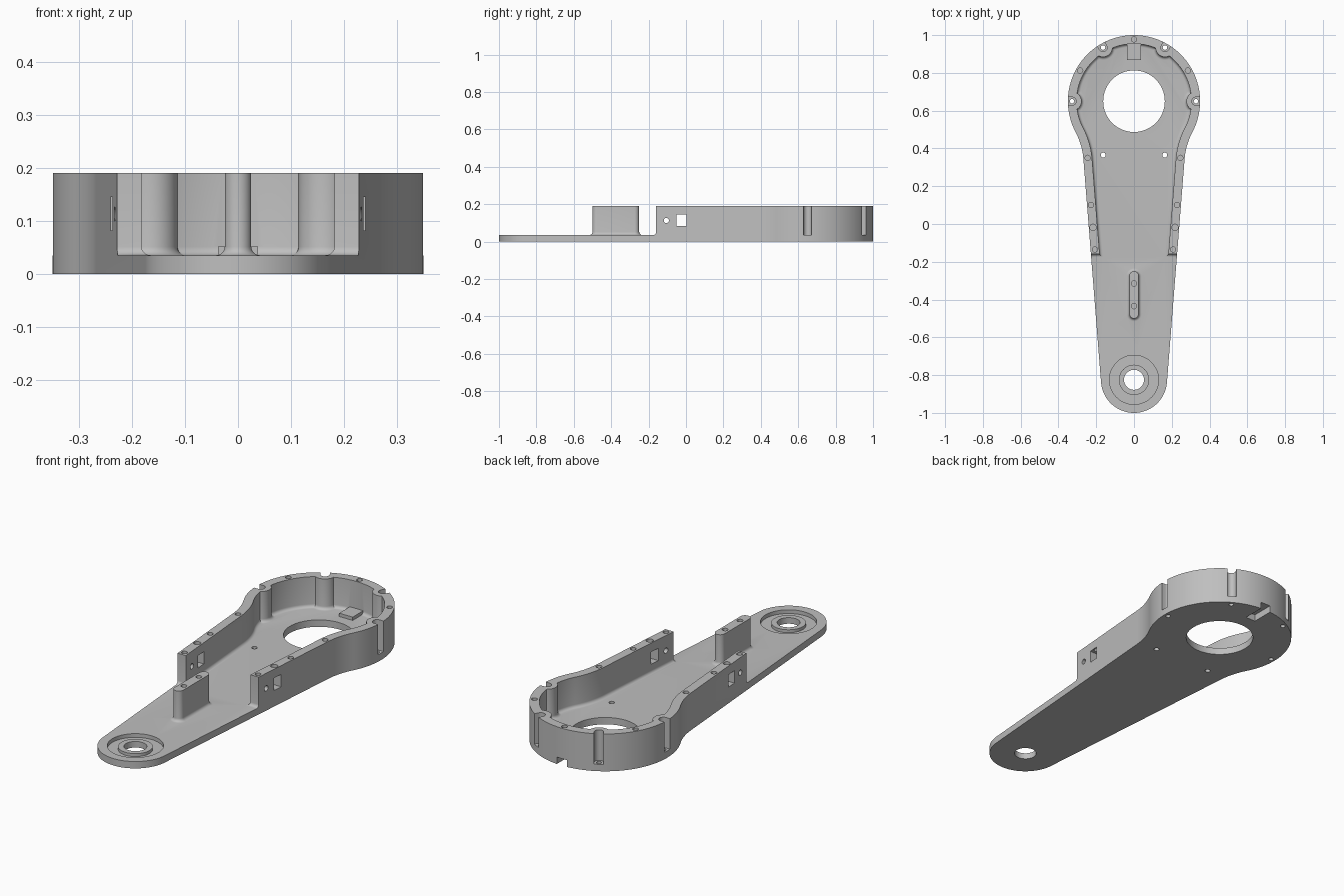
import bpy, bmesh, math
from mathutils import Vector

if "Cube" in bpy.data.objects:
    bpy.data.objects.remove(bpy.data.objects["Cube"])

FLOOR, TOP, WALL, FIL = 0.035, 0.19, 0.046, 0.016
HUB = Vector((0, 0.65))
TIP = Vector((0, -0.825))

grey = bpy.data.materials.new("light grey")
grey.diffuse_color = (0.52, 0.52, 0.52, 1)
grey.use_nodes = True
grey.node_tree.nodes["Principled BSDF"].inputs["Base Color"].default_value = grey.diffuse_color


def loft(name, layers):
    """Solid through stacked (points, z) loops with equal point counts."""
    bm = bmesh.new()
    rings = [[bm.verts.new((p[0], p[1], z)) for p in pts] for pts, z in layers]
    n = len(rings[0])
    bm.faces.new(rings[0][::-1])
    bm.faces.new(rings[-1])
    for a, b in zip(rings, rings[1:]):
        for i in range(n):
            j = (i + 1) % n
            bm.faces.new((a[i], a[j], b[j], b[i]))
    bmesh.ops.recalc_face_normals(bm, faces=bm.faces)
    me = bpy.data.meshes.new(name)
    bm.to_mesh(me)
    bm.free()
    me.materials.append(grey)
    ob = bpy.data.objects.new(name, me)
    bpy.context.collection.objects.link(ob)
    return ob


def combine(target, tool, op="DIFFERENCE"):
    bpy.context.view_layer.objects.active = target
    m = target.modifiers.new("cut", "BOOLEAN")
    m.object, m.operation, m.solver = tool, op, "EXACT"
    bpy.ops.object.modifier_apply(modifier=m.name)
    bpy.data.objects.remove(tool, do_unlink=True)


def arc(c, r, a0, a1, n):
    return [(c[0] + r * math.cos(a0 + (a1 - a0) * i / n),
             c[1] + r * math.sin(a0 + (a1 - a0) * i / n)) for i in range(n + 1)]


def circle(c, r, n=32):
    return arc(c, r, 0, 2 * math.pi, n)[:-1]


def rect(x0, x1, y0, y1):
    return [(x0, y0), (x1, y0), (x1, y1), (x0, y1)]


def outline(o):
    """Arm outline shrunk by o: tip arc, tapered side, concave blend, hub arc."""
    tilt = math.atan(0.079)
    n = Vector((math.cos(tilt), -math.sin(tilt)))
    t = Vector((-n.y, n.x))
    tip_r, hub_r, blend = 0.175 - o, 0.35 - o, 0.37 + o
    a = n.dot(TIP - HUB) + tip_r + blend
    b = -math.sqrt((hub_r + blend) ** 2 - a * a)
    c = HUB + n * a + t * b
    ang = math.atan2((c - HUB).y, (c - HUB).x)
    half = arc(TIP, tip_r, -math.pi / 2, -tilt, 20)
    half += arc(c, blend, math.pi - tilt, math.pi + ang, 12)
    half += arc(HUB, hub_r, ang, math.pi / 2, 40)
    return half + [(-x, y) for x, y in half[-2:0:-1]]


def stadium(r):
    return (arc((0, -0.275), r, 0, math.pi, 16)
            + arc((0, -0.475), r, math.pi, 2 * math.pi, 16))


def flared(make, z_end):
    """Layers whose size grows by a concave fillet towards the floor."""
    out = [(make(FIL), FLOOR - 0.01)]
    for i in range(6):
        a = i / 5 * math.pi / 2
        out.append((make(FIL * (1 - math.sin(a))), FLOOR + FIL * (1 - math.cos(a))))
    return out + [(make(0), z_end)]


# main body: full height block, hollowed by a pocket with a rounded floor edge
body = loft("arm_housing", [(outline(0), 0), (outline(0), TOP)])
pocket = loft("pocket", flared(lambda f: outline(WALL + f), 0.25)[1:])
mounts = [HUB + Vector((math.cos(a), math.sin(a))) * 0.328
          for a in map(math.radians, (0, 60, 120, 180))]
for m in mounts:
    combine(pocket, loft("boss", flared(lambda f: circle(m, 0.05 + f), 0.3)))
combine(body, pocket)

# open front portion of the arm
combine(body, loft("front_clear", flared(
    lambda f: rect(-0.5, 0.5, -1.2, -0.16 - f), 0.25)[1:]))

# centre rib and raised channel cover
combine(body, loft("rib", flared(lambda f: stadium(0.025 + f), TOP)), "UNION")
combine(body, loft("cover", [(rect(-0.038, 0.038, 0.868, 0.97), 0.02),
                             (rect(-0.038, 0.038, 0.868, 0.97), 0.052)]), "UNION")

# cable channel under the rear rim
combine(body, loft("channel", [(rect(-0.028, 0.028, 0.885, 1.1), -0.05),
                               (rect(-0.028, 0.028, 0.885, 1.1), 0.035)]))


def hole(c, r, z0, z1, n=32):
    combine(body, loft("hole", [(circle(c, r, n), z0), (circle(c, r, n), z1)]))


# mount slots open to the outside, with through holes below
for m in mounts:
    d = (m - HUB).normalized()
    s = Vector((-d.y, d.x)) * 0.022
    a = math.atan2(d.y, d.x)
    pts = arc(m, 0.022, a + math.pi / 2, a + 1.5 * math.pi, 14)
    pts += [m - s + d * 0.1, m + s + d * 0.1]
    combine(body, loft("slot", [(pts, FLOOR), (pts, 0.3)]))
    hole(m, 0.012, -0.1, 0.1, 16)

# large bore, bearing recess, tip bore
hole(HUB, 0.163, -0.1, 0.1, 64)
hole(TIP, 0.13, 0.016, 0.1, 48)
combine(body, loft("ring", [(circle(TIP, 0.08, 48), 0.008),
                            (circle(TIP, 0.08, 48), 0.031)]), "UNION")
hole(TIP, 0.053, -0.1, 0.1, 40)

# screw holes in the rim, the walls and the rib
for y in (-0.315, -0.435):
    hole((0, y), 0.014, 0.13, 0.3, 16)
hole((0, 0.977), 0.014, 0.13, 0.3, 16)
for sx in (-1, 1):
    for x, y, r in ((0.285, 0.812, 0.014), (0.245, 0.35, 0.014),
                    (0.227, 0.1, 0.014), (0.217, -0.018, 0.017),
                    (0.207, -0.135, 0.014)):
        hole((sx * x, y), r, 0.13, 0.3, 16)
    hole((sx * 0.163, 0.365), 0.013, -0.1, 0.1, 16)

# side windows and round cross holes through both walls
win = rect(-0.4, 0.4, -0.05, 0.003)
combine(body, loft("window", [(win, 0.082), (win, 0.145)]))
cross = loft("cross", [(circle((0, 0), 0.014, 16), -0.4), (circle((0, 0), 0.014, 16), 0.4)])
cross.rotation_euler = (0, math.pi / 2, 0)
cross.location = (0, -0.105, 0.113)
bpy.context.view_layer.update()
combine(body, cross)

# smooth curved walls, keep crisp edges
bpy.ops.object.select_all(action="DESELECT")
body.select_set(True)
bpy.context.view_layer.objects.active = body
bpy.ops.object.shade_smooth_by_angle(angle=math.radians(30))
